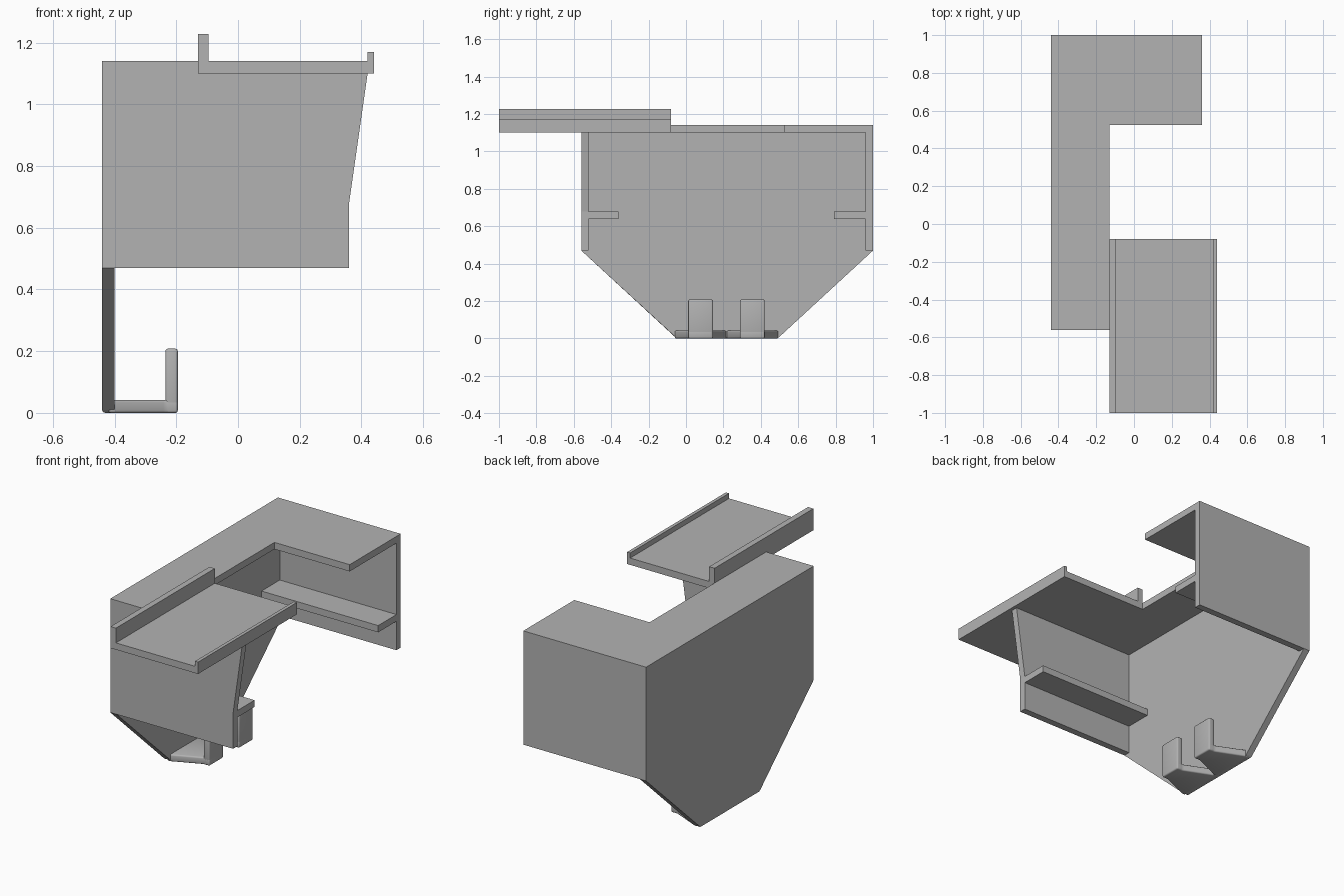
import bpy
import bmesh
from mathutils import Vector

cube = bpy.data.objects.get("Cube")
if cube:
    bpy.data.objects.remove(cube, do_unlink=True)

grey = bpy.data.materials.new("plain grey")
grey.use_nodes = True
grey.diffuse_color = (0.45, 0.45, 0.45, 1)
grey.node_tree.nodes["Principled BSDF"].inputs["Base Color"].default_value = grey.diffuse_color


def prism(name, axis, outline, start, end, bevel=0, bevel_below=None):
    """Extrude a 2D outline along an axis; optionally round edges below a height."""
    def point(a, b, c):
        return Vector({"x": (c, a, b), "y": (a, c, b), "z": (a, b, c)}[axis])

    bm = bmesh.new()
    face = bm.faces.new([bm.verts.new(point(a, b, start)) for a, b in outline])
    moved = bmesh.ops.extrude_face_region(bm, geom=[face])["geom"]
    verts = [g for g in moved if isinstance(g, bmesh.types.BMVert)]
    bmesh.ops.translate(bm, vec=point(0, 0, end - start), verts=verts)
    bmesh.ops.recalc_face_normals(bm, faces=bm.faces[:])
    if bevel:
        edges = [e for e in bm.edges
                 if bevel_below is None or all(v.co.z < bevel_below for v in e.verts)]
        bmesh.ops.bevel(bm, geom=edges, offset=bevel, segments=3,
                        profile=0.5, affect="EDGES")
    mesh = bpy.data.meshes.new(name)
    bm.to_mesh(mesh)
    bm.free()
    mesh.materials.append(grey)
    obj = bpy.data.objects.new(name, mesh)
    bpy.context.collection.objects.link(obj)
    return obj


def rect(a0, a1, b0, b1):
    return [(a0, b0), (a1, b0), (a1, b1), (a0, b1)]


SIDE, INNER, END = -0.44, -0.40, 0.36    # outer side, its inner face, open end
FRONT, BACK, WALL = -0.56, 1.0, 0.04     # front and back faces, wall thickness
LOW, DECK, TOP = 0.47, 1.10, 1.14        # wall bottom, roof underside, roof top
ROOF_EDGE = -0.13

# Tapered side panel
prism("side_panel", "x",
      [(FRONT, DECK), (BACK, DECK), (BACK, LOW), (0.49, 0), (-0.05, 0), (FRONT, LOW)],
      SIDE, INNER, bevel=0.012, bevel_below=0.01)

# Front wall, flared under the tray, and plain back wall
prism("front_wall", "y",
      [(INNER, LOW), (END, LOW), (END, 0.68), (0.42, DECK), (INNER, DECK)],
      FRONT, FRONT + WALL)
prism("back_wall", "y", rect(INNER, END, LOW, DECK), BACK - WALL, BACK)

# L-shaped roof
prism("roof", "z",
      [(SIDE, FRONT), (ROOF_EDGE, FRONT), (ROOF_EDGE, 0.525), (END, 0.525),
       (END, BACK), (SIDE, BACK)], DECK, TOP)

# Inner ledges on both end walls
prism("front_ledge", "x", rect(FRONT + WALL, -0.36, 0.64, 0.68), INNER, END)
prism("back_ledge", "x", rect(0.79, BACK - WALL, 0.64, 0.68), INNER, END)

# Tray with a tall and a low rim
prism("tray", "y",
      [(ROOF_EDGE, DECK), (0.44, DECK), (0.44, 1.17), (0.42, 1.17), (0.42, TOP),
       (-0.095, TOP), (-0.095, 1.227), (ROOF_EDGE, 1.227)], -1, -0.08)

# Two hooks with floors that widen toward the side panel
for name, mid in (("front_hook", 0.078), ("back_hook", 0.355)):
    narrow, wide = 0.066, 0.138
    prism(name + "_floor", "z",
          [(INNER - 0.02, mid - wide), (INNER, mid - wide), (-0.235, mid - narrow),
           (-0.195, mid - narrow), (-0.195, mid + narrow), (-0.235, mid + narrow),
           (INNER, mid + wide), (INNER - 0.02, mid + wide)], 0, 0.042, bevel=0.008)
    prism(name + "_upright", "y", rect(-0.235, -0.195, 0, 0.208),
          mid - narrow, mid + narrow, bevel=0.008)

for obj in bpy.context.collection.objects:
    if "hook" in obj.name:
        bpy.ops.object.select_all(action="DESELECT")
        obj.select_set(True)
        bpy.context.view_layer.objects.active = obj
        bpy.ops.object.shade_smooth_by_angle()
